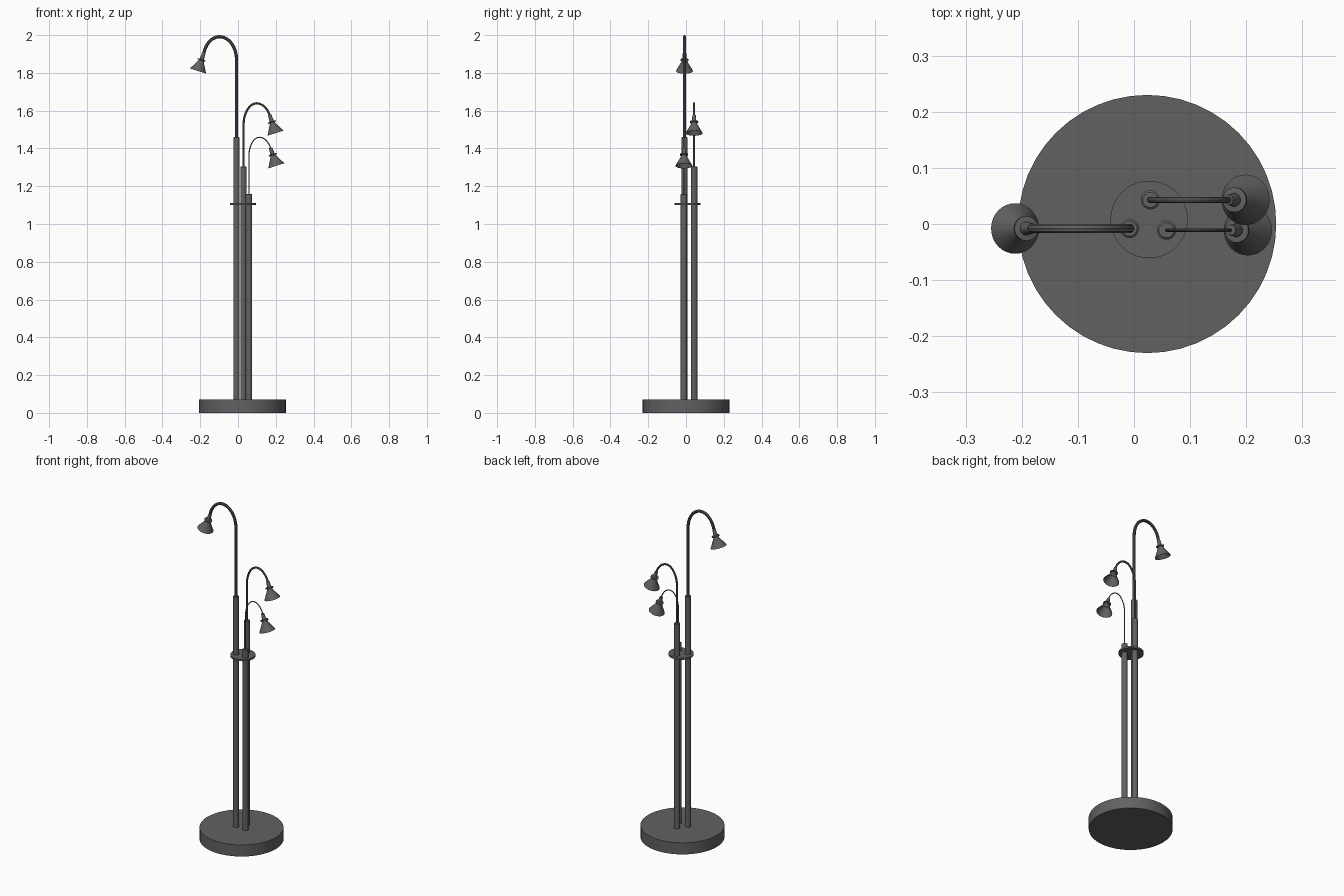
import bpy, bmesh, math
from mathutils import Matrix

if "Cube" in bpy.data.objects:
    bpy.data.objects.remove(bpy.data.objects["Cube"])

DARK = bpy.data.materials.new("dark_metal")
DARK.diffuse_color = (0.12, 0.12, 0.12, 1)
DARK.use_nodes = True
DARK.node_tree.nodes["Principled BSDF"].inputs["Base Color"].default_value = DARK.diffuse_color


def finish(obj):
    bpy.ops.object.select_all(action='DESELECT')
    obj.select_set(True)
    bpy.context.view_layer.objects.active = obj
    obj.data.materials.clear()
    obj.data.materials.append(DARK)
    bpy.ops.object.shade_smooth_by_angle(angle=math.radians(35))


def lathe(name, profile, loc, sides=32, tilt=0.0):
    """Spin a (radius, height) profile about local z, tilt about y."""
    bm = bmesh.new()
    verts = [bm.verts.new((r, 0, z)) for r, z in profile]
    edges = [bm.edges.new(p) for p in zip(verts, verts[1:])]
    bmesh.ops.spin(bm, geom=verts + edges, cent=(0, 0, 0), axis=(0, 0, 1),
                   angle=2 * math.pi, steps=sides)
    bmesh.ops.remove_doubles(bm, verts=bm.verts, dist=1e-5)
    bmesh.ops.recalc_face_normals(bm, faces=bm.faces)
    bm.transform(Matrix.Translation(loc) @ Matrix.Rotation(tilt, 4, 'Y'))
    mesh = bpy.data.meshes.new(name)
    bm.to_mesh(mesh)
    bm.free()
    obj = bpy.data.objects.new(name, mesh)
    bpy.context.collection.objects.link(obj)
    finish(obj)


def tube(name, points, radius):
    curve = bpy.data.curves.new(name, 'CURVE')
    curve.dimensions = '3D'
    curve.bevel_depth = radius
    curve.bevel_resolution = 3
    curve.use_fill_caps = True
    spline = curve.splines.new('POLY')
    spline.points.add(len(points) - 1)
    for p, co in zip(spline.points, points):
        p.co = (*co, 1)
    obj = bpy.data.objects.new(name, curve)
    bpy.context.collection.objects.link(obj)
    bpy.ops.object.select_all(action='DESELECT')
    obj.select_set(True)
    bpy.context.view_layer.objects.active = obj
    bpy.ops.object.convert(target='MESH')
    obj = bpy.context.view_layer.objects.active
    bm = bmesh.new()
    bm.from_mesh(obj.data)
    bmesh.ops.remove_doubles(bm, verts=bm.verts, dist=1e-5)
    bmesh.ops.recalc_face_normals(bm, faces=bm.faces)
    bm.to_mesh(obj.data)
    bm.free()
    finish(obj)


# Heavy round base and the collar plate that ties the poles together
lathe("base", [(0, 0), (0.23, 0), (0.23, 0.07), (0, 0.07)], (0.0235, 0, 0), 48)
lathe("collar_plate", [(0, -0.005), (0.069, -0.005), (0.069, 0.005), (0, 0.005)],
      (0.027, 0.008, 1.106), 40)

# Lamp shade profile: neck, flange, then thin open cone
SHADE = [(0, 0.002), (0.009, 0), (0.012, -0.034), (0.022, -0.035),
         (0.022, -0.041), (0.014, -0.042), (0.015, -0.047), (0.045, -0.1),
         (0.0435, -0.1), (0.0135, -0.048), (0, -0.048)]

# name, pole x, pole y, pole top, tube radius, arc start z, peak x, peak z, end x, end z
LAMPS = [
    ("tall", -0.008, -0.008, 1.46, 0.0085, 1.87, -0.098, 1.9915, -0.181, 1.905),
    ("middle", 0.029, 0.043, 1.305, 0.0058, 1.52, 0.098, 1.639, 0.168, 1.576),
    ("short", 0.058, -0.011, 1.16, 0.003, 1.36, 0.113, 1.459, 0.172, 1.403),
]
for name, x, y, top, rad, z0, px, pz, ex, ez in LAMPS:
    # Pole with a chamfered top rim
    lathe(name + "_pole", [(0, 0.06), (0.017, 0.06), (0.017, top - 0.003),
                           (0.0135, top), (0, top)], (x, y, 0), 24)
    # Gooseneck: straight rise, then a lopsided elliptical arc
    b = pz - z0
    t_end = math.pi - math.asin((ez - z0) / b)
    far = (ex - px) / -math.cos(t_end)
    pts = [(x, y, top - 0.05)]
    for i in range(25):
        t = t_end * i / 24
        c = math.cos(t)
        pts.append((px + (x - px) * c if c > 0 else px - far * c, y, z0 + b * math.sin(t)))
    tube(name + "_gooseneck", pts, rad)
    # Shade tilted outward, away from the poles
    side = 1 if ex > x else -1
    lathe(name + "_shade", SHADE, (ex, y, ez), 32, -side * math.radians(18))
